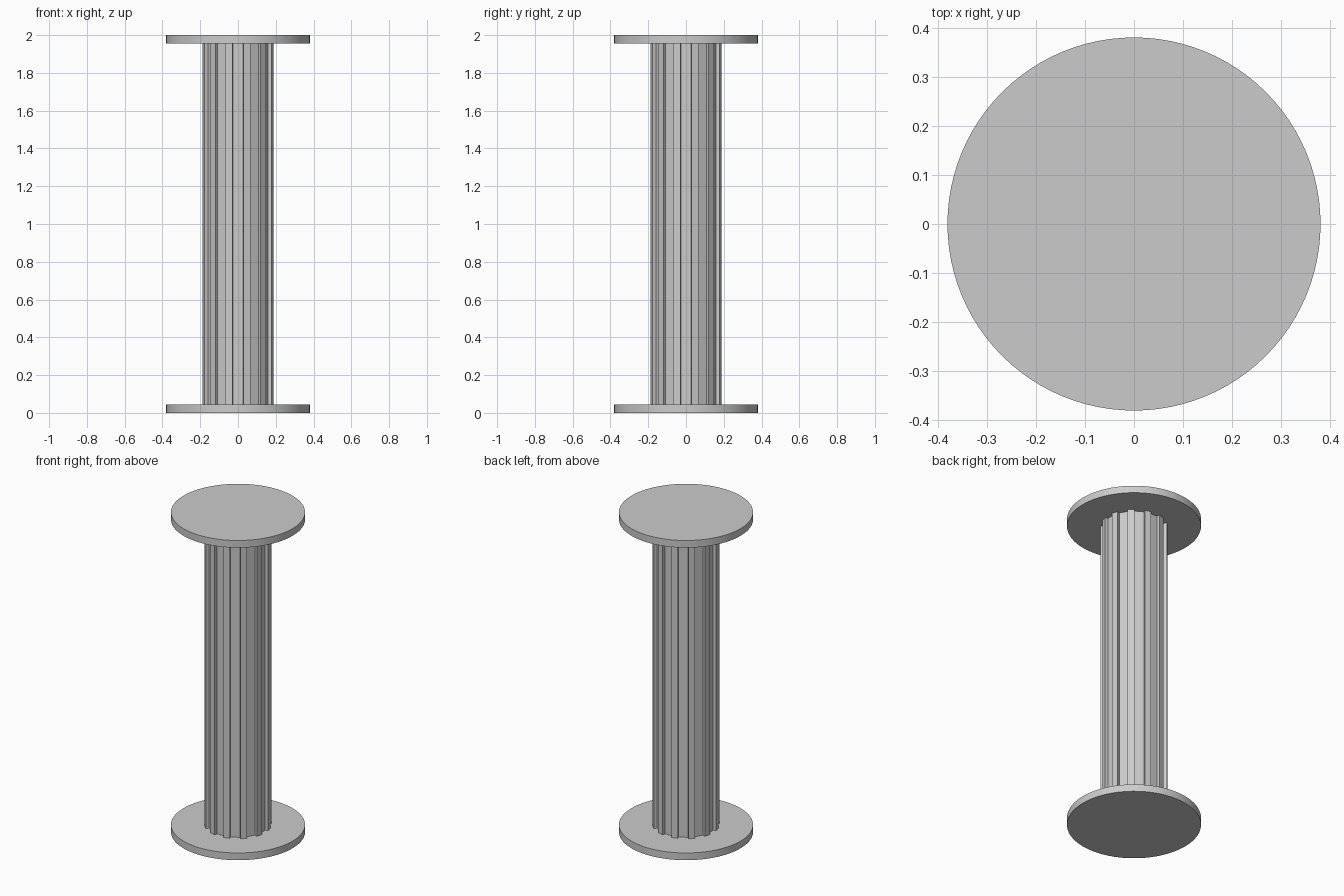
import bpy
import bmesh
from math import sin, cos, radians

cube = bpy.data.objects.get("Cube")
if cube:
    bpy.data.objects.remove(cube, do_unlink=True)

HEIGHT = 2.0
DISC_RADIUS = 0.38
DISC_THICKNESS = 0.045
RIDGE_RADIUS = 0.19
GROOVE_RADIUS = 0.171
GROOVE_HALF_ANGLE = 9.2
FLUTES = 12

stone = bpy.data.materials.new("light_grey_stone")
stone.use_nodes = True
grey = (0.6, 0.6, 0.6, 1)
stone.diffuse_color = grey
stone.node_tree.nodes["Principled BSDF"].inputs["Base Color"].default_value = grey


def extrude_profile(name, points, z0, z1):
    """Make a closed prism from a flat outline."""
    bm = bmesh.new()
    face = bm.faces.new([bm.verts.new((x, y, z0)) for x, y in points])
    result = bmesh.ops.extrude_face_region(bm, geom=[face], use_keep_orig=True)
    top = [v for v in result["geom"] if isinstance(v, bmesh.types.BMVert)]
    bmesh.ops.translate(bm, vec=(0, 0, z1 - z0), verts=top)
    bmesh.ops.recalc_face_normals(bm, faces=bm.faces)
    mesh = bpy.data.meshes.new(name)
    bm.to_mesh(mesh)
    bm.free()
    mesh.materials.append(stone)
    obj = bpy.data.objects.new(name, mesh)
    bpy.context.collection.objects.link(obj)
    return obj


def polar(radius, degrees):
    return radius * cos(radians(degrees)), radius * sin(radians(degrees))


# Fluted shaft: flat grooves separated by narrow raised ridges
outline = []
step = 360 / FLUTES
for i in range(FLUTES):
    start = i * step - GROOVE_HALF_ANGLE
    end = i * step + GROOVE_HALF_ANGLE
    outline += [polar(RIDGE_RADIUS, start), polar(GROOVE_RADIUS, start),
                polar(GROOVE_RADIUS, end), polar(RIDGE_RADIUS, end)]
extrude_profile("fluted_shaft", outline, DISC_THICKNESS, HEIGHT - DISC_THICKNESS)

# Round base and capital slabs
circle = [polar(DISC_RADIUS, i * 360 / 96) for i in range(96)]
for name, z in (("base_disc", 0), ("capital_disc", HEIGHT - DISC_THICKNESS)):
    disc = extrude_profile(name, circle, z, z + DISC_THICKNESS)
    bpy.ops.object.select_all(action="DESELECT")
    disc.select_set(True)
    bpy.context.view_layer.objects.active = disc
    bpy.ops.object.shade_smooth_by_angle(angle=radians(30))
